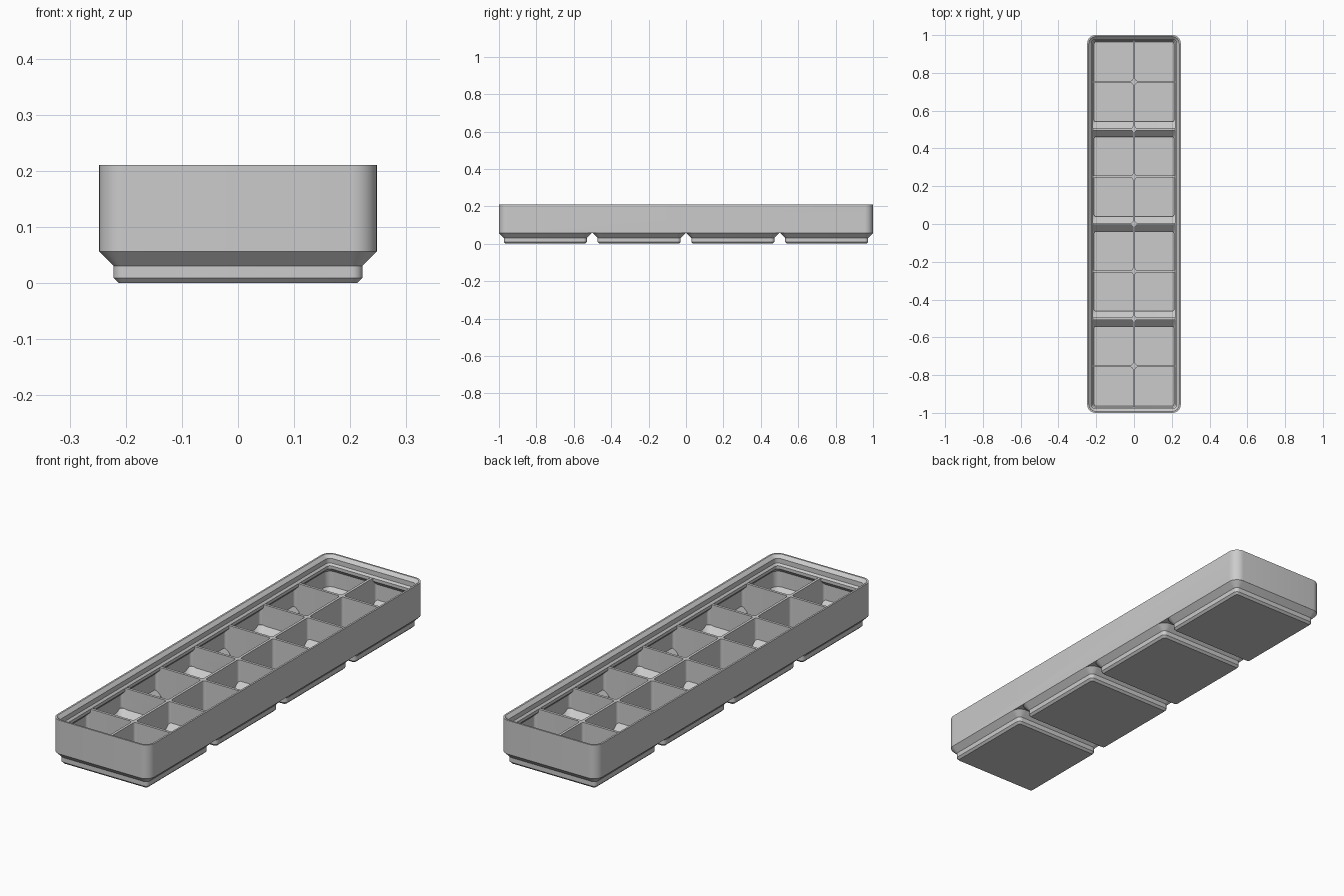
import bpy, bmesh, math

if "Cube" in bpy.data.objects:
    bpy.data.objects.remove(bpy.data.objects["Cube"])

# Main dimensions
PITCH = 0.5015           # spacing of the four feet
HX, HY = 0.2477, 1.0     # half size of the bin
RAD = 0.0448             # outer corner radius
BASE, RIM, TOP = 0.0567, 0.167, 0.211
FLOOR = 0.014
WALL, LIP = 0.0113, 0.031
DIV = 0.006              # half thickness of a divider
UNITS = [(i - 1.5) * PITCH for i in range(4)]

grey = bpy.data.materials.new("plain_grey")
grey.use_nodes = True
grey.diffuse_color = (0.6, 0.6, 0.6, 1)
grey.node_tree.nodes["Principled BSDF"].inputs["Base Color"].default_value = (0.6, 0.6, 0.6, 1)


def add_loft(bm, rings, cx=0, cy=0, seg=8):
    """Closed solid through rounded rectangles (half x, half y, radius, z)."""
    loops = []
    for hx, hy, r, z in rings:
        loop = []
        for k, (sx, sy) in enumerate([(1, 1), (-1, 1), (-1, -1), (1, -1)]):
            for s in range(seg + 1):
                a = (k + s / seg) * math.pi / 2
                loop.append(bm.verts.new((cx + sx * (hx - r) + r * math.cos(a),
                                          cy + sy * (hy - r) + r * math.sin(a), z)))
        loops.append(loop)
    n = len(loops[0])
    for low, high in zip(loops, loops[1:]):
        for i in range(n):
            j = (i + 1) % n
            bm.faces.new((low[i], low[j], high[j], high[i]))
    bm.faces.new(loops[0][::-1])
    bm.faces.new(loops[-1])


def make(name, lofts):
    bm = bmesh.new()
    for rings, cx, cy in lofts:
        add_loft(bm, rings, cx, cy)
    mesh = bpy.data.meshes.new(name)
    bm.to_mesh(mesh)
    bm.free()
    mesh.materials.append(grey)
    ob = bpy.data.objects.new(name, mesh)
    bpy.context.collection.objects.link(ob)
    return ob


def combine(target, other, operation):
    mod = target.modifiers.new(operation.lower(), 'BOOLEAN')
    mod.operation, mod.solver, mod.object = operation, 'EXACT', other
    bpy.context.view_layer.objects.active = target
    bpy.ops.object.modifier_apply(modifier=mod.name)
    bpy.data.objects.remove(other)


def inset(d, z):
    """Ring that follows the bin outline, moved inward by d."""
    return (HX - d, HY - d, RAD - d, z)


def square(h, r, z):
    return (h, h, r, z)


# Outer body and the four stepped feet
storage_bin = make("storage_bin", [([inset(0, BASE), inset(0, TOP)], 0, 0)])
foot = [square(0.2125, 0.0096, 0), square(0.222, 0.0191, 0.0096),
        square(0.222, 0.0191, 0.031), square(HX, RAD, BASE), square(0.23, 0.03, 0.065)]
feet = make("feet", [(foot, 0, y) for y in UNITS])
combine(storage_bin, feet, 'UNION')

# Sixteen compartment cutters, two columns by eight rows
cells = []
edges = [-HY + WALL] + [i * PITCH / 2 for i in range(-3, 4)] + [HY - WALL]
for row in range(8):
    y0 = edges[row] + (DIV if row > 0 else 0)
    y1 = edges[row + 1] - (DIV if row < 7 else 0)
    for side in (-1, 1):
        hx, hy = (HX - WALL - DIV) / 2, (y1 - y0) / 2
        prism = [(hx, hy, 0.012, FLOOR), (hx, hy, 0.012, RIM + 0.006)]
        cells.append((prism, side * (hx + DIV), (y0 + y1) / 2))
compartments = make("compartments", cells)

# Compartments narrow into the feet below
hollow = [square(0.2108, 0.009, FLOOR - 0.005), square(0.2108, 0.009, 0.036),
          square(0.248, 0.045, 0.0732), square(0.248, 0.004, 0.0736),
          square(0.248, 0.004, RIM + 0.02)]
combine(compartments, make("foot_hollows", [(hollow, 0, y) for y in UNITS]), 'INTERSECT')

# Compartments narrow under the stacking lip above
inner = [inset(WALL, 0), inset(WALL, 0.133), inset(LIP, 0.153), inset(LIP, RIM + 0.03)]
combine(compartments, make("lip_support", [(inner, 0, 0)]), 'INTERSECT')
combine(storage_bin, compartments, 'DIFFERENCE')

# Stepped recess of the stacking lip
recess = [inset(LIP, RIM), inset(0.0227, RIM + 0.0084), inset(0.0227, RIM + 0.0299),
          inset(0.0081, TOP), inset(0.004, TOP + 0.005)]
combine(storage_bin, make("lip_recess", [(recess, 0, 0)]), 'DIFFERENCE')

# Round corners shaded smooth, edges kept sharp
bpy.ops.object.select_all(action='DESELECT')
storage_bin.select_set(True)
bpy.context.view_layer.objects.active = storage_bin
bpy.ops.object.shade_smooth_by_angle(angle=math.radians(30))
